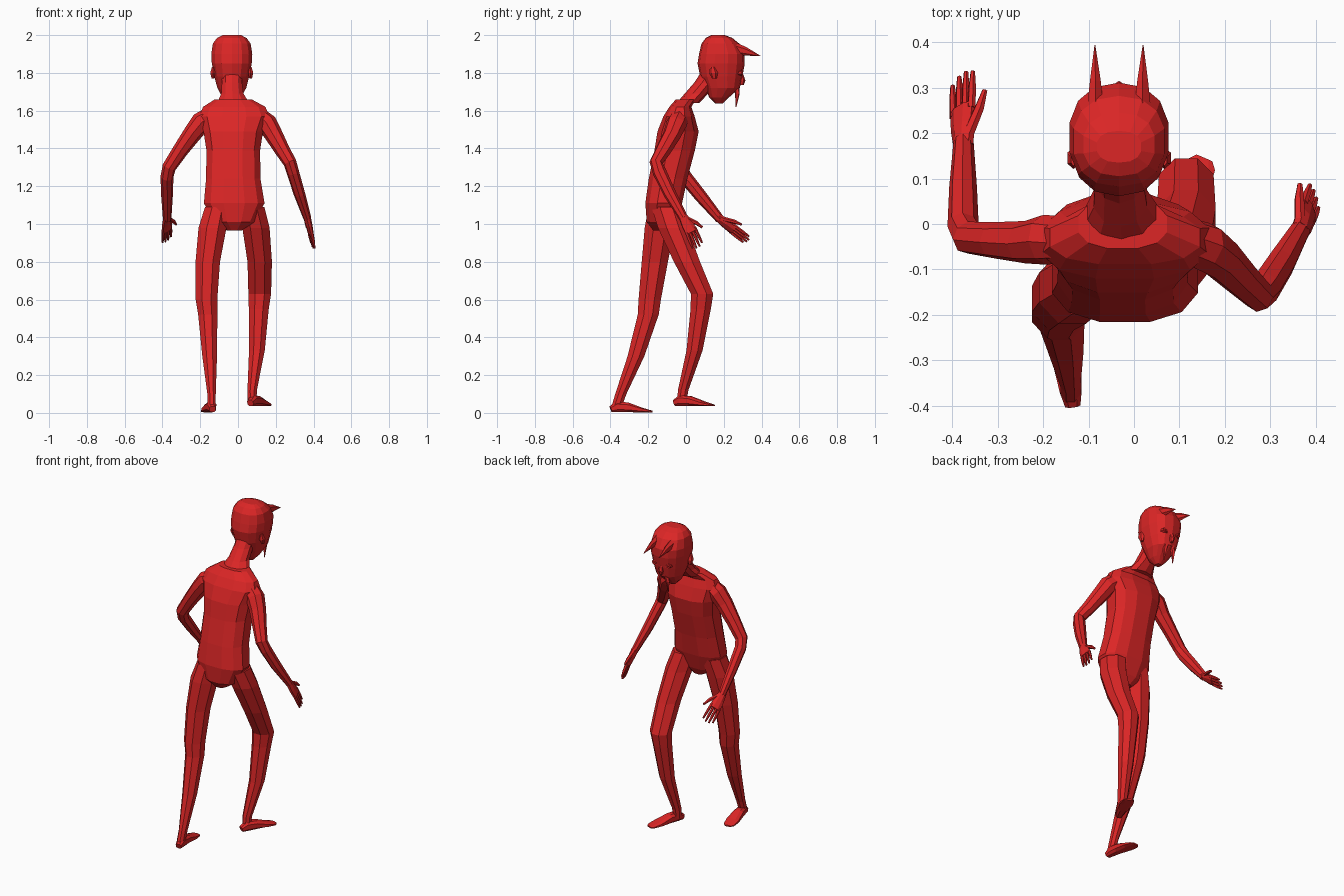
import bpy, bmesh, math
from mathutils import Vector as V

red = bpy.data.materials.new("red")
red.diffuse_color = (0.716, 0.019, 0.019, 1)


def power(v, e):
    return math.copysign(abs(v) ** e, v)


def loft(name, paths, n=8, side=None, box=1.0):
    """Skin rings (x, y, z, ra, rb) along each path; rings are level unless side is given."""
    bm = bmesh.new()
    for path in paths:
        pts = [V(p[:3]) for p in path]
        rings = []
        for i, p in enumerate(path):
            if side is None:
                u, w = V((1, 0, 0)), V((0, 1, 0))
            else:
                t = (pts[min(i + 1, len(pts) - 1)] - pts[max(i - 1, 0)]).normalized()
                s = V(side)
                u = (s - t * s.dot(t)).normalized()
                w = t.cross(u)
            ring = []
            for k in range(n):
                a = 2 * math.pi * (k + 0.5) / n
                ring.append(bm.verts.new(pts[i] + u * p[3] * power(math.cos(a), box)
                                         + w * p[4] * power(math.sin(a), box)))
            rings.append(ring)
        for a, b in zip(rings, rings[1:]):
            for k in range(n):
                bm.faces.new((a[k], a[(k + 1) % n], b[(k + 1) % n], b[k]))
        bm.faces.new(rings[0])
        bm.faces.new(rings[-1])
    bmesh.ops.recalc_face_normals(bm, faces=bm.faces)
    me = bpy.data.meshes.new(name)
    bm.to_mesh(me)
    bm.free()
    me.materials.append(red)
    ob = bpy.data.objects.new(name, me)
    bpy.context.collection.objects.link(ob)
    return ob


# Torso and neck
loft("torso", [[
    (-.02, -.125, .965, .04, .05), (-.02, -.13, 1.01, .11, .08),
    (-.02, -.118, 1.11, .165, .1), (-.025, -.095, 1.24, .148, .105),
    (-.025, -.06, 1.39, .146, .11), (-.025, -.042, 1.49, .162, .112),
    (-.02, -.037, 1.57, .19, .085), (-.02, -.03, 1.62, .17, .06),
    (-.025, .0, 1.66, .10, .055)]], 12, box=.8)
loft("neck", [[(-.025, .01, 1.64, .09, .06), (-.03, .055, 1.69, .062, .062),
               (-.032, .105, 1.75, .056, .06), (-.033, .15, 1.82, .06, .06)]], 10)

# Head
loft("head", [[
    (-.033, .175, 1.637, .018, .018), (-.033, .175, 1.67, .05, .052),
    (-.033, .193, 1.72, .078, .092), (-.033, .187, 1.78, .094, .112),
    (-.033, .186, 1.85, .108, .125), (-.033, .19, 1.9, .111, .121),
    (-.033, .182, 1.955, .102, .1), (-.033, .175, 1.985, .08, .07),
    (-.033, .17, 2.0, .05, .035)]], 14, box=.85)

# Horns, eyes and moustache strands, one of each per side
for s, label in ((-1, "left"), (1, "right")):
    x = -.033 + s * .052
    loft(label + "_horn", [[(x, .26, 1.925, .02, .035), (x, .31, 1.915, .014, .024),
                            (x + s * .001, .394, 1.89, .001, .001)]], 6, side=(1, 0, 0))
    x = -.033 + s * .042
    loft(label + "_eye_rim", [[(x, .26, 1.80, .028, .02), (x, .296, 1.80, .022, .015)]],
         8, side=(1, 0, 0))
    loft(label + "_eyeball", [[(x, .27, 1.80, .015, .011), (x, .302, 1.798, .009, .007)]],
         8, side=(1, 0, 0))
    x = -.033 + s * .018
    loft(label + "_moustache", [[(x, .27, 1.73, .013, .014), (x + s * .012, .272, 1.69, .012, .013),
                                 (x + s * .014, .265, 1.62, .001, .002)]], 5, side=(1, 0, 0))
    x = -.033 + s * .1
    loft(label + "_ear", [[(x, .15, 1.77, .008, .012), (x, .145, 1.8, .016, .024),
                           (x, .14, 1.83, .006, .012)]], 6)
loft("nose", [[(-.033, .285, 1.815, .008, .01), (-.033, .297, 1.76, .016, .018),
               (-.033, .295, 1.735, .008, .01)]], 6)

# Legs
loft("left_leg", [[
    (-.11, -.12, 1.09, .07, .085), (-.135, -.14, .98, .08, .085),
    (-.16, -.165, .8, .07, .075), (-.167, -.192, .6, .062, .064),
    (-.16, -.2, .52, .055, .06), (-.15, -.265, .3, .042, .048),
    (-.14, -.345, .1, .024, .032), (-.14, -.365, .04, .024, .03)]], 8)
loft("right_leg", [[
    (.07, -.105, 1.09, .075, .085), (.095, -.07, .98, .078, .085),
    (.115, .005, .8, .07, .075), (.115, .085, .63, .065, .064),
    (.11, .078, .55, .057, .058), (.1, .045, .33, .045, .046),
    (.075, -.015, .12, .027, .03), (.075, -.022, .06, .025, .027)]], 8)

# Feet: heel to toe with a flat sole
for label, heel, toe, floor in (("left", (-.135, -.398), (-.165, -.18), .002),
                                ("right", (.065, -.06), (.155, .145), .035)):
    h, t = V(heel), V(toe)
    d = (t - h).normalized()
    path = []
    for f, r, height in ((0, .018, .035), (.15, .026, .06), (.4, .032, .055),
                         (.72, .04, .028), (.93, .034, .014), (1, .02, .01)):
        c = h.lerp(t, f)
        path.append((c.x, c.y, floor + height / 2, r, height / 2))
    loft(label + "_foot", [path], 8, side=(d.y, -d.x, 0), box=.75)

# Arms
loft("left_arm", [[
    (-.14, -.03, 1.575, .05, .05), (-.195, -.035, 1.54, .055, .055),
    (-.24, -.04, 1.48, .05, .046), (-.305, -.036, 1.39, .042, .04),
    (-.365, -.03, 1.3, .037, .036), (-.376, -.005, 1.25, .034, .037),
    (-.376, .08, 1.145, .03, .034), (-.375, .18, 1.025, .022, .024)]], 8, side=(1, .3, .3))
loft("right_arm", [[
    (.1, -.03, 1.575, .05, .05), (.155, -.05, 1.53, .055, .055),
    (.19, -.075, 1.47, .048, .048), (.235, -.12, 1.39, .04, .042),
    (.275, -.158, 1.325, .035, .036), (.29, -.14, 1.275, .033, .037),
    (.325, -.085, 1.16, .03, .034), (.367, -.012, 1.03, .021, .024)]], 8, side=(1, .3, .3))


# Hands: palm, four fingers and a thumb
def hand(name, wrist, knuckle, tip, side):
    w, k, t, s = V(wrist), V(knuckle), V(tip), V(side).normalized()
    m = w.lerp(k, .5)
    loft(name + "_palm", [[(*w, .024, .02), (*m, .033, .018), (*k, .036, .014)]], 8, side=s)
    fingers = []
    for i, length in enumerate((.82, .97, 1, .9)):
        off = s * (i - 1.5) * .018
        a, b = k + off - (t - k) * .15, k.lerp(t, length) + off * 1.15
        fingers.append([(*a, .009, .01), (*a.lerp(b, .6), .008, .009), (*b, .005, .005)])
    a = w.lerp(k, .25) + s * .015
    b = w.lerp(k, .75) + s * .05
    c = k.lerp(t, .15) + s * .068
    fingers.append([(*a, .013, .013), (*b, .011, .011), (*c, .006, .006)])
    loft(name + "_fingers", fingers, 6, side=s)


hand("left_hand", (-.375, .17, 1.035), (-.377, .255, .968), (-.377, .33, .91), (.7, .4, .55))
hand("right_hand", (.365, -.016, 1.04), (.384, .03, .955), (.398, .065, .875), (-.3, .73, .55))
